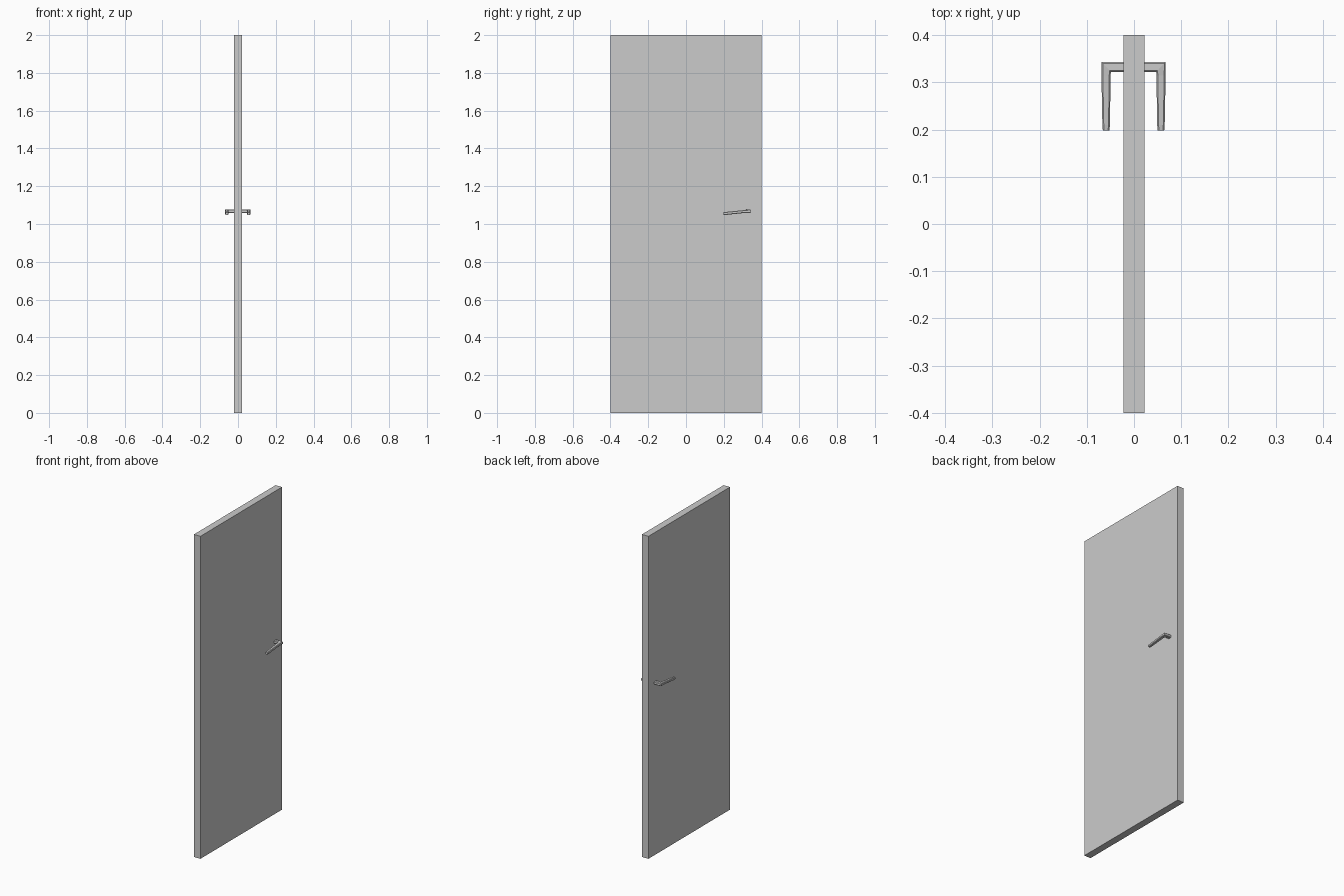
import bpy, bmesh

if "Cube" in bpy.data.objects:
    bpy.data.objects.remove(bpy.data.objects["Cube"])


def finish(name, bm):
    bmesh.ops.recalc_face_normals(bm, faces=bm.faces)
    mesh = bpy.data.meshes.new(name)
    bm.to_mesh(mesh)
    bm.free()
    obj = bpy.data.objects.new(name, mesh)
    bpy.context.collection.objects.link(obj)
    return obj


def loft(name, rings):
    # Skin a row of equal-sized rings and cap both ends
    bm = bmesh.new()
    loops = [[bm.verts.new(p) for p in ring] for ring in rings]
    n = len(loops[0])
    for a, b in zip(loops, loops[1:]):
        for i in range(n):
            j = (i + 1) % n
            bm.faces.new((a[i], a[j], b[j], b[i]))
    bm.faces.new(loops[0])
    bm.faces.new(loops[-1])
    return finish(name, bm)


def section(inner, outer, low, high, cut=0.003):
    # Chamfered rectangle as (across, up) points
    return [(inner + cut, low), (outer - cut, low), (outer, low + cut), (outer, high - cut),
            (outer - cut, high), (inner + cut, high), (inner, high - cut), (inner, low + cut)]


# Door leaf
bm = bmesh.new()
bmesh.ops.create_cube(bm, size=1)
for v in bm.verts:
    v.co = (v.co.x * 0.044, v.co.y * 0.8, v.co.z * 2 + 1)
finish("door_leaf", bm)

# Lever stations: y, inner x, outer x, low z, high z
STATIONS = [(0.322, 0.048, 0.068, 1.059, 1.076),
            (0.315, 0.0485, 0.068, 1.059, 1.0745),
            (0.210, 0.050, 0.066, 1.048, 1.064),
            (0.198, 0.051, 0.065, 1.048, 1.062)]

for side, label in ((1, "right"), (-1, "left")):
    shift = -0.001

    # Neck running out of the door, mitred into the lever
    start = section(0.322, 0.343, 1.059, 1.077)
    neck = [(side * 0.015, y, z) for y, z in start]
    # Mitre ring: the outer y edge of the neck becomes the outer x edge of the lever
    mitre = [(side * (0.048 + (y - 0.322) / 0.021 * 0.020) + shift, y, z) for y, z in start]
    # Tapered lever dropping towards its free end
    lever = [[(side * x + shift, y, z) for x, z in section(i, o, lo, hi)]
             for y, i, o, lo, hi in STATIONS[1:]]
    loft("handle_" + label, [neck, mitre] + lever)
